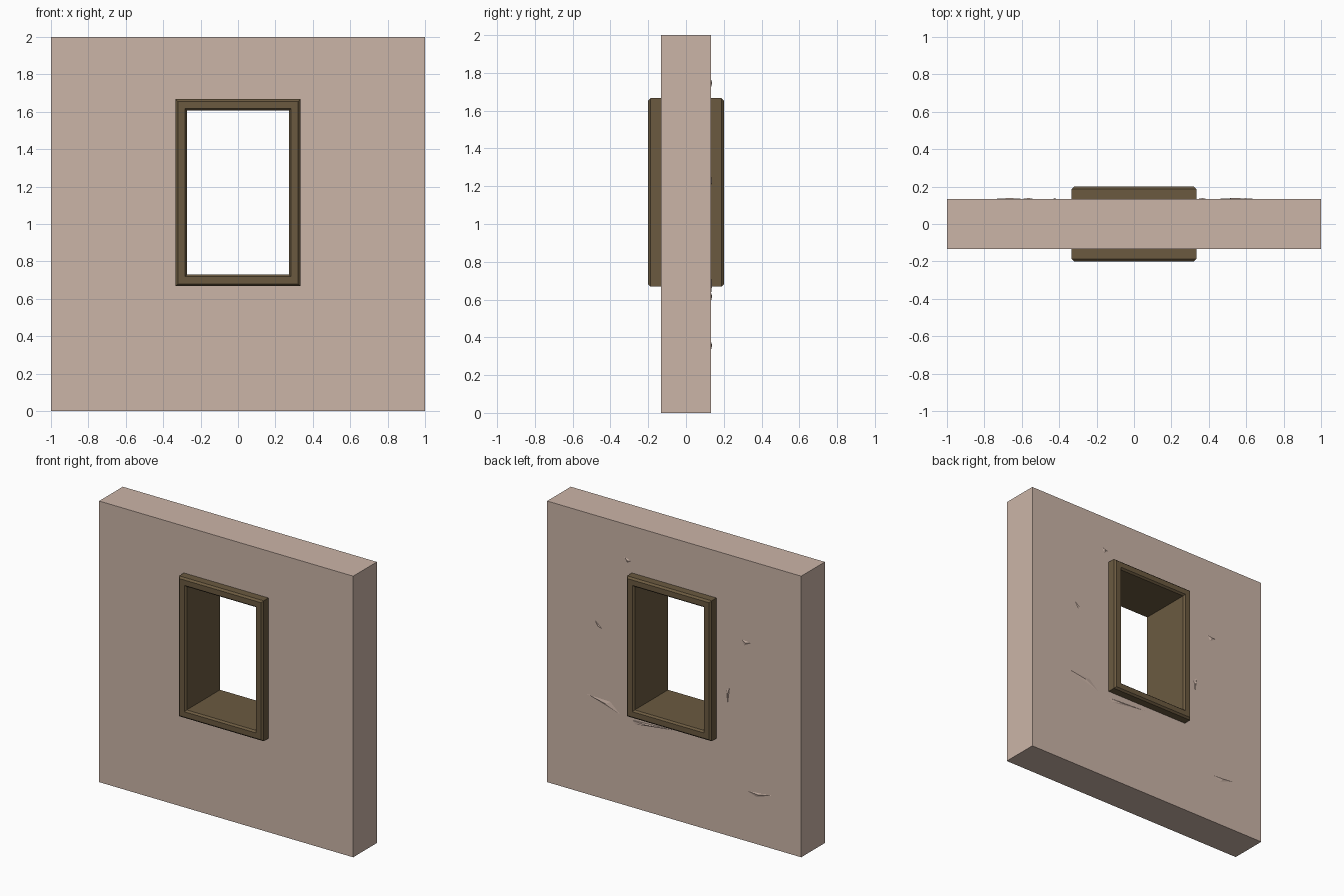
import bpy, bmesh

if "Cube" in bpy.data.objects:
    bpy.data.objects.remove(bpy.data.objects["Cube"])


def material(name, rgb):
    m = bpy.data.materials.new(name)
    m.diffuse_color = (*rgb, 1)
    m.use_nodes = True
    m.node_tree.nodes["Principled BSDF"].inputs["Base Color"].default_value = m.diffuse_color
    return m


def finish(bm, name, mat):
    bmesh.ops.recalc_face_normals(bm, faces=bm.faces)
    me = bpy.data.meshes.new(name)
    bm.to_mesh(me)
    bm.free()
    me.materials.append(mat)
    ob = bpy.data.objects.new(name, me)
    bpy.context.collection.objects.link(ob)
    return ob


def ring(name, loops, mat):
    """Closed rectangular ring; each loop is (half width, bottom, top, y)."""
    bm = bmesh.new()
    rows = [[bm.verts.new(c) for c in ((-w, y, b), (w, y, b), (w, y, t), (-w, y, t))]
            for w, b, t, y in loops]
    for i, row in enumerate(rows):
        nxt = rows[(i + 1) % len(rows)]
        for j in range(4):
            k = (j + 1) % 4
            bm.faces.new((row[j], row[k], nxt[k], nxt[j]))
    return finish(bm, name, mat)


plaster = material("plaster", (0.60, 0.46, 0.39))
wood = material("dark_wood", (0.147, 0.102, 0.051))

# Wall slab with a window opening
T = 0.133
ring("wall", [(1, 0, 2, -T), (1, 0, 2, T),
              (0.30, 0.70, 1.635, T), (0.30, 0.70, 1.635, -T)], plaster)

# Bevelled window frame lining the opening: (inset from outer edge, y)
half = [(0.0, 0.187), (0.012, 0.2), (0.05, 0.2), (0.061, 0.187)]
profile = half + [(i, -y) for i, y in reversed(half)]
ring("window_frame", [(0.333 - i, 0.668 + i, 1.667 - i, y) for i, y in profile], wood)

# Shallow plaster chips on the back face, as (x, z) triangles
chips = [((0.73, 0.72), (0.39, 0.62), (0.49, 0.71)),
         ((0.37, 0.62), (-0.05, 0.64), (0.33, 0.59)),
         ((-0.55, 0.36), (-0.80, 0.38), (-0.64, 0.33)),
         ((-0.41, 1.04), (-0.44, 1.07), (-0.42, 0.92)),
         ((-0.52, 1.43), (-0.62, 1.42), (-0.55, 1.38)),
         ((0.63, 1.26), (0.56, 1.20), (0.60, 1.21)),
         ((0.40, 1.77), (0.33, 1.75), (0.37, 1.72))]
bm = bmesh.new()
for tri in chips:
    base = [bm.verts.new((x, T - 0.002, z)) for x, z in tri]
    tip = bm.verts.new((sum(p[0] for p in tri) / 3, T + 0.006, sum(p[1] for p in tri) / 3))
    bm.faces.new(base)
    for j in range(3):
        bm.faces.new((base[j], base[(j + 1) % 3], tip))
finish(bm, "plaster_chips", plaster)
